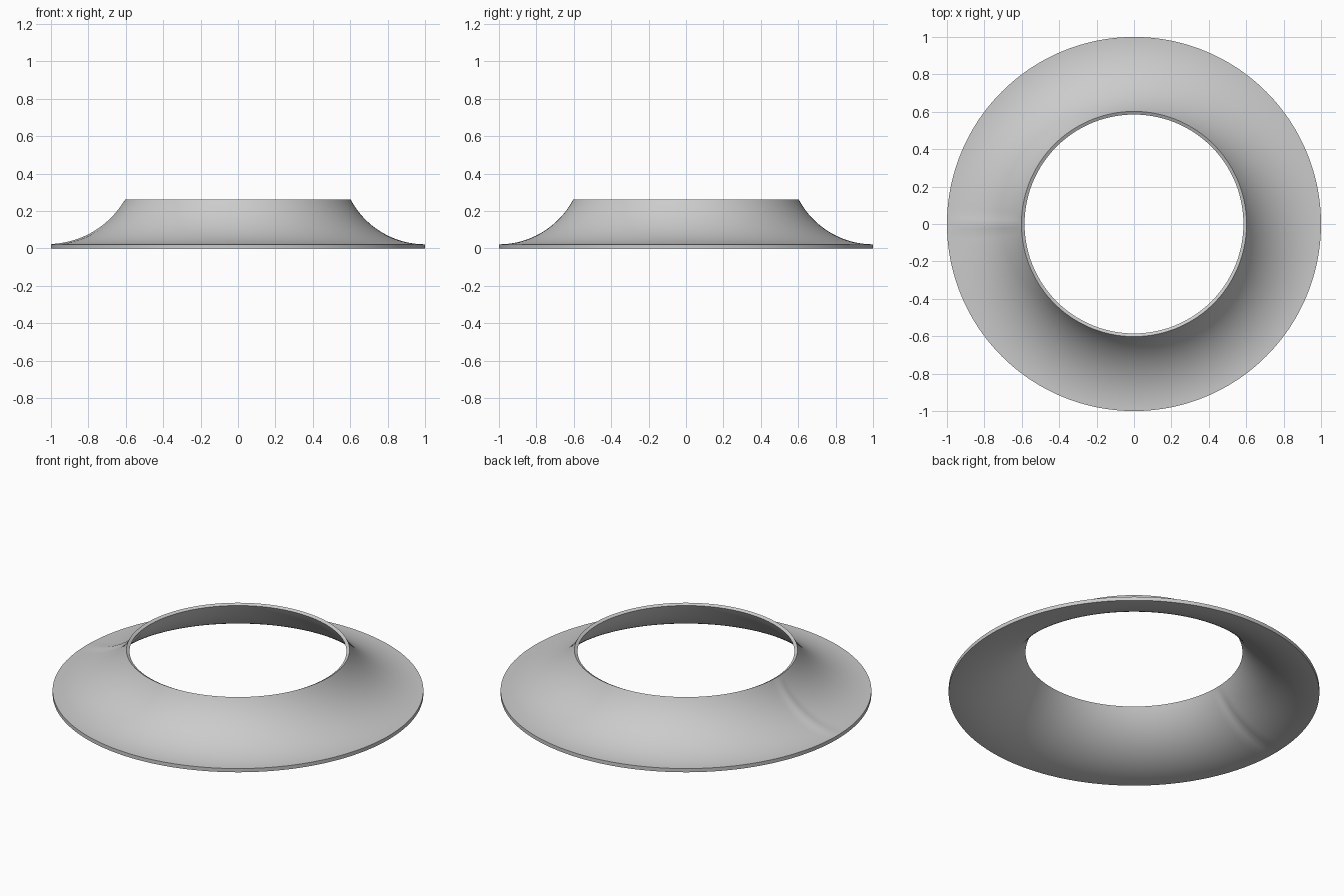
import bpy, bmesh, math

if "Cube" in bpy.data.objects:
    bpy.data.objects.remove(bpy.data.objects["Cube"])

SEG, STEPS = 200, 24
CZ, R_OUT = 0.472, 0.45          # centre height and radius of the flare arc
SWEEP = math.radians(62.2)


def arc_point(t, radius):
    a = SWEEP * t
    return 1 - radius * math.sin(a), CZ - radius * math.cos(a), a


def bead(i, t):
    # faint radial seam on the -x side, fading out at both rims
    d = abs(i - SEG // 2)
    height = {0: 0.006, 1: 0.003}.get(d, 0.0)
    return height * math.sqrt(max(0.0, math.sin(math.pi * t)))


# closed cross-section: top surface going in, underside coming back out
section = [(k / STEPS, R_OUT) for k in range(STEPS + 1)]
section += [(k / STEPS, CZ - 0.003 * k / STEPS) for k in range(STEPS, -1, -1)]

bm = bmesh.new()
rings = []
for i in range(SEG):
    ang = 2 * math.pi * i / SEG
    ring = []
    for t, radius in section:
        r, z, a = arc_point(t, radius)
        h = bead(i, t)
        r += h * math.sin(a)
        z += h * math.cos(a)
        ring.append(bm.verts.new((r * math.cos(ang), r * math.sin(ang), z)))
    rings.append(ring)

n = len(section)
for i in range(SEG):
    p, q = rings[i], rings[(i + 1) % SEG]
    for j in range(n):
        k = (j + 1) % n
        bm.faces.new((p[j], q[j], q[k], p[k]))
bmesh.ops.recalc_face_normals(bm, faces=bm.faces)

# flared collar shell
mesh = bpy.data.meshes.new("flared_collar")
bm.to_mesh(mesh)
bm.free()
collar = bpy.data.objects.new("flared_collar", mesh)
bpy.context.collection.objects.link(collar)
bpy.context.view_layer.objects.active = collar
collar.select_set(True)
bpy.ops.object.shade_smooth_by_angle(angle=math.radians(35))
